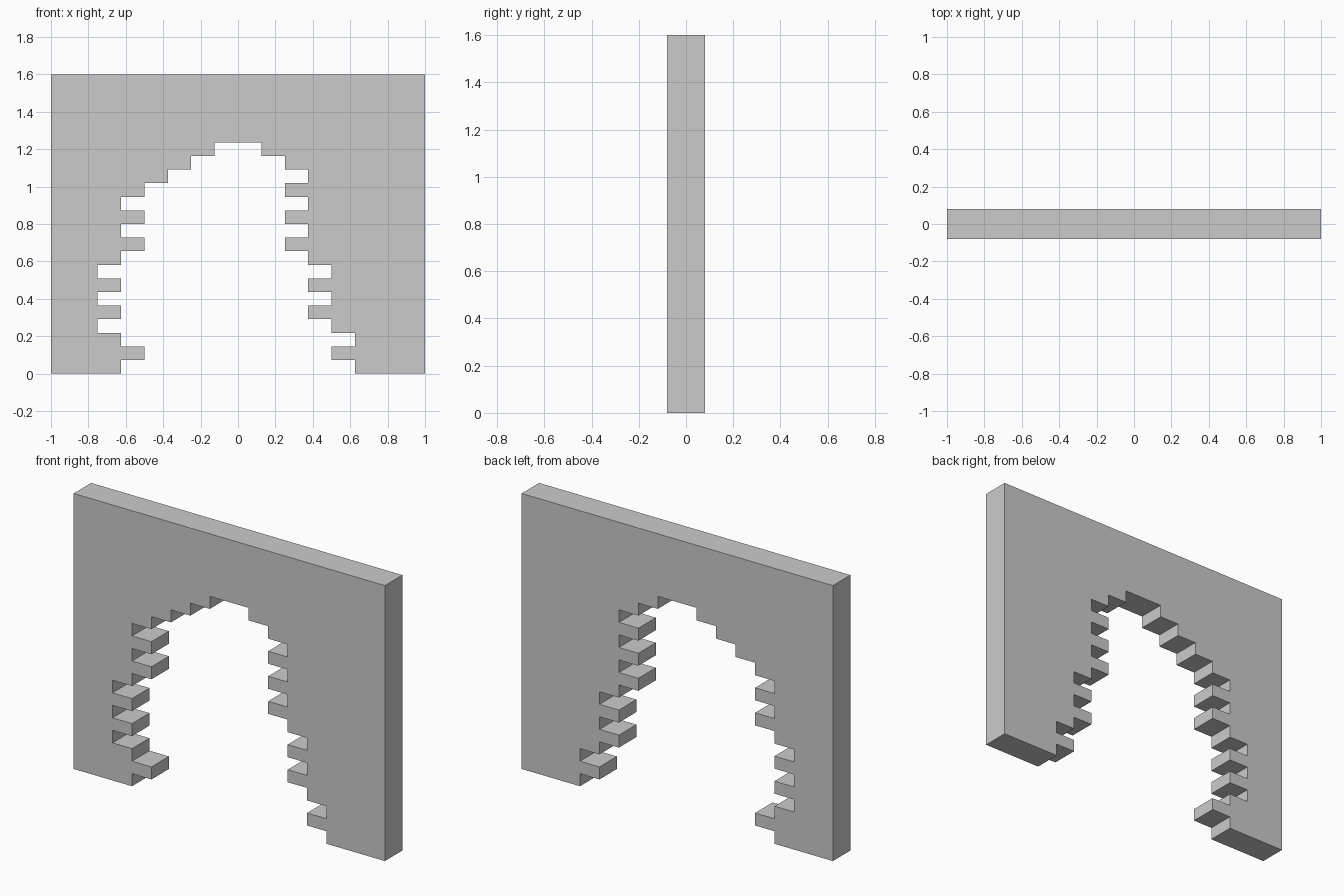
import bpy, bmesh

if "Cube" in bpy.data.objects:
    bpy.data.objects.remove(bpy.data.objects["Cube"])

HALF_BRICK = 0.125
COURSE = 1.6 / 22
DEPTH = 0.16

# Ragged opening edge per brick course, bottom to top, in half bricks from centre
LEFT = [5, 4, 5, 6, 5, 6, 5, 6, 5, 4, 5, 4, 5, 4, 3, 2, 1]
RIGHT = [5, 4, 5, 4, 3, 4, 3, 4, 3, 2, 3, 2, 3, 2, 3, 2, 1]


def toothed_edge(steps, side):
    """Stair-stepped edge of the opening, from the ground up."""
    points = []
    for i, s in enumerate(steps):
        x = side * s * HALF_BRICK
        points += [(x, i * COURSE), (x, (i + 1) * COURSE)]
    return points


# Wall outline: outer rectangle, then up the left teeth and down the right teeth
outline = [(1, 0), (1, 1.6), (-1, 1.6), (-1, 0)]
outline += toothed_edge(LEFT, -1) + toothed_edge(RIGHT, 1)[::-1]

# Extrude the outline through the wall thickness
bm = bmesh.new()
face = bm.faces.new([bm.verts.new((x, -DEPTH / 2, z)) for x, z in outline])
result = bmesh.ops.extrude_face_region(bm, geom=[face], use_keep_orig=True)
moved = [v for v in result["geom"] if isinstance(v, bmesh.types.BMVert)]
bmesh.ops.translate(bm, verts=moved, vec=(0, DEPTH, 0))
bmesh.ops.recalc_face_normals(bm, faces=bm.faces[:])

mesh = bpy.data.meshes.new("broken_brick_wall")
bm.to_mesh(mesh)
bm.free()
wall = bpy.data.objects.new("broken_brick_wall", mesh)
bpy.context.collection.objects.link(wall)
